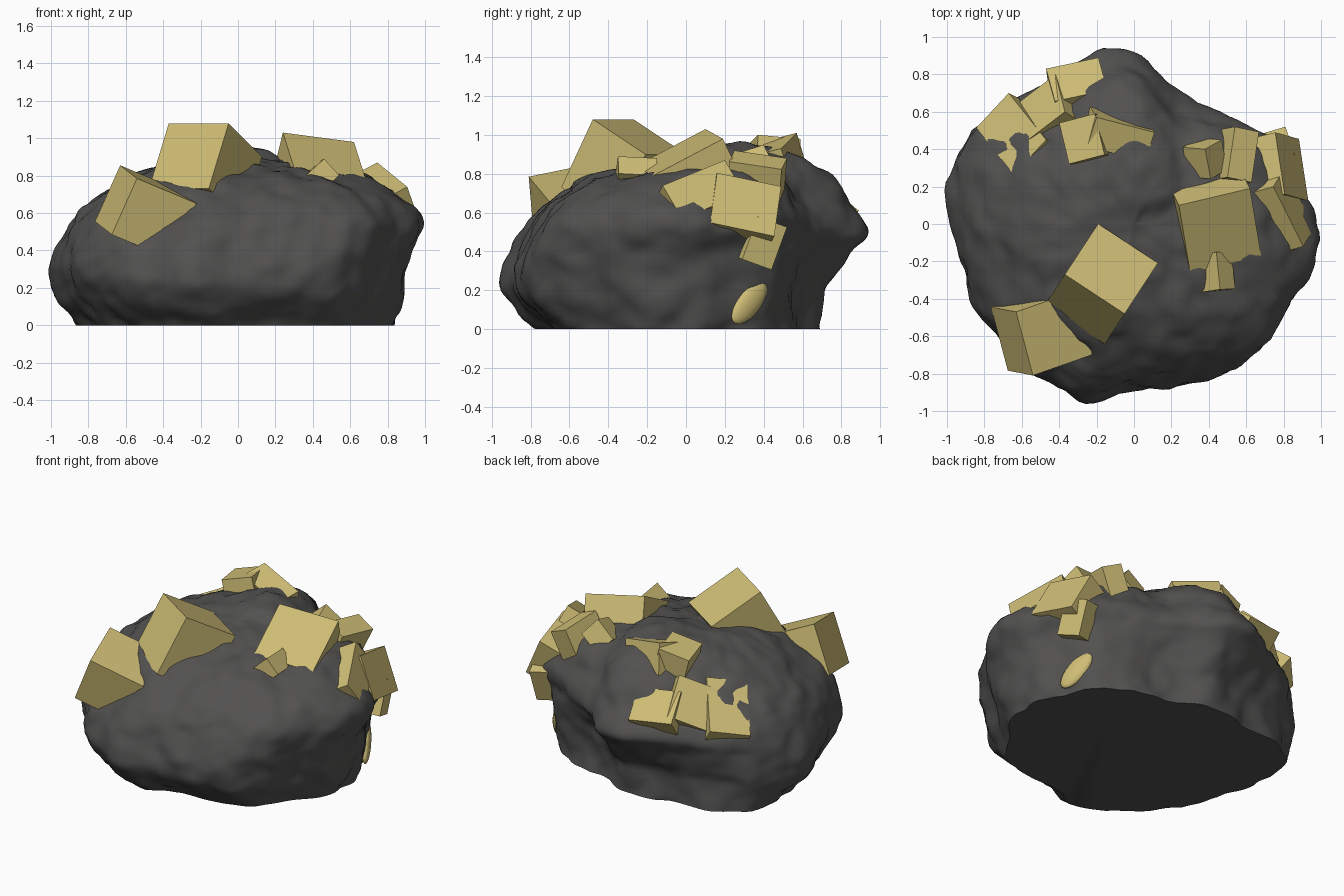
import bpy, bmesh, math
from mathutils import Vector, Matrix, noise

if "Cube" in bpy.data.objects:
    bpy.data.objects.remove(bpy.data.objects["Cube"])


def material(name, rgb):
    m = bpy.data.materials.new(name)
    m.diffuse_color = (*rgb, 1)
    m.use_nodes = True
    m.node_tree.nodes["Principled BSDF"].inputs["Base Color"].default_value = m.diffuse_color
    return m


STONE = material("dark_stone", (0.085, 0.083, 0.081))
GOLD = material("gold_crystal", (0.62, 0.51, 0.18))


def add_object(name, bm, mat):
    bmesh.ops.recalc_face_normals(bm, faces=bm.faces)
    mesh = bpy.data.meshes.new(name)
    bm.to_mesh(mesh)
    bm.free()
    mesh.materials.append(mat)
    ob = bpy.data.objects.new(name, mesh)
    bpy.context.collection.objects.link(ob)
    return ob


# Rock outline seen from above: radius every 15 degrees from +x
OUTLINE = [0.99, 0.93, 0.89, 0.80, 0.74, 0.77, 0.93, 0.94, 0.88, 0.92, 1.0, 1.0,
           0.98, 0.95, 0.95, 0.96, 0.97, 0.99, 0.88, 0.89, 0.94, 0.97, 0.94, 0.98]
# Rock profiles (fraction of outline, height): right, back, left, front
PROFILES = [
    [(.84, 0), (.89, .15), (.93, .38), (1, .54), (.92, .68), (.75, .78), (.5, .83), (.25, .87), (0, .90)],
    [(.72, 0), (.75, .2), (.88, .38), (1, .5), (.89, .66), (.8, .8), (.6, .89), (.3, .96), (0, .90)],
    [(.83, 0), (.95, .14), (1, .3), (.97, .46), (.89, .58), (.74, .69), (.5, .82), (.25, .88), (0, .90)],
    [(.80, 0), (.97, .16), (1, .3), (.93, .46), (.86, .58), (.7, .70), (.45, .81), (.22, .86), (0, .90)],
]
# Base corners that reach further out: angle, extra fraction
BASE_CORNERS = [(141, 0.16), (54, 0.15)]
# Shallow hollows around crystals: centre, depth
HOLLOWS = [((-.38, -.72, .55), .06), ((.86, .2, .66), .05)]


def spline(p0, p1, p2, p3, t):
    return 0.5 * (2 * p1 + (p2 - p0) * t + (2 * p0 - 5 * p1 + 4 * p2 - p3) * t * t
                  + (3 * p1 - p0 - 3 * p2 + p3) * t ** 3)


def outline(u):
    k = u * 24
    i = int(k)
    return spline(*[OUTLINE[(i + d) % 24] for d in (-1, 0, 1, 2)], k - i)


def profile(pts, v):
    k = v * 8
    i = min(int(k), 7)
    q = [pts[max(0, min(8, i + d))] for d in (-1, 0, 1, 2)]
    return [spline(*[p[c] for p in q], k - i) for c in (0, 1)]


def rock_point(u, v):
    k = u * 4
    i = int(k)
    w = k - i
    w = w * w * (3 - 2 * w)
    a, b = profile(PROFILES[i % 4], v), profile(PROFILES[(i + 1) % 4], v)
    f, z = [a[c] * (1 - w) + b[c] * w for c in (0, 1)]
    ang = u * 2 * math.pi
    for corner, extra in BASE_CORNERS:
        f += extra * max(0, math.cos(ang - math.radians(corner))) ** 10 * max(0, 1 - v * 3.2)
    r = outline(u % 1) * f
    p = Vector((r * math.cos(ang), r * math.sin(ang), z))
    # lumps and finer roughness
    n = 0.03 * noise.noise(p * 3.1) + 0.024 * noise.noise(p * 7.3) + 0.01 * noise.noise(p * 14)
    for centre, depth in HOLLOWS:
        n -= depth * math.exp(-((p - Vector(centre)).length / 0.2) ** 2)
    out = Vector((p.x, p.y, (p.z - 0.4) * 1.2)).normalized() * n
    if v == 0:
        out.z = 0
    p += out
    p.z = max(p.z, 0)
    return p


# Rock body
U, V = 144, 56
bm = bmesh.new()
rings = [[bm.verts.new(rock_point(i / U, j / V)) for i in range(U)] for j in range(V)]
top = bm.verts.new(rock_point(0, 1))
for j in range(V - 1):
    for i in range(U):
        k = (i + 1) % U
        bm.faces.new((rings[j][i], rings[j][k], rings[j + 1][k], rings[j + 1][i]))
for i in range(U):
    bm.faces.new((rings[-1][i], rings[-1][(i + 1) % U], top))
bm.faces.new(rings[0][::-1])
rock = add_object("rock", bm, STONE)
bpy.context.view_layer.objects.active = rock
rock.select_set(True)
bpy.ops.object.shade_smooth_by_angle(angle=math.radians(40))


def crystal(name, corner, edge_a, edge_b, depth):
    """Box from an exposed corner, two edges, and a depth into the rock."""
    c, a, b = Vector(corner), Vector(edge_a), Vector(edge_b)
    length_b = b.length
    b = (b - b.project(a)).normalized() * length_b
    d = a.cross(b).normalized() * depth
    if d.dot(Vector((0, 0, 0.4)) - c) < 0:
        d = -d
    bm = bmesh.new()
    bmesh.ops.create_cube(bm, size=1)
    centre = c + (a + b + d) / 2
    m = Matrix((a, b, d)).transposed().to_4x4()
    bmesh.ops.transform(bm, matrix=Matrix.Translation(centre) @ m, verts=bm.verts)
    add_object(name, bm, GOLD)


# Large front crystals
crystal("front_centre_crystal", (-.05, -.48, 1.08), (-.32, .21, 0), (.18, .27, -.18), .40)
crystal("front_left_crystal", (-.54, -.81, .785), (-.09, .34, .07), (.32, .10, -.135), .33)
# Right-hand cluster
crystal("right_large_crystal", (.24, .10, 1.03), (.38, .09, -.05), (.06, -.36, -.19), .40)
crystal("right_side_crystal", (.755, .49, .735), (.05, -.33, .07), (.13, -.06, -.25), .33)
crystal("right_wedge_crystal", (.745, .20, .87), (.16, -.32, -.13), (.06, .10, -.17), .30)
crystal("right_back_crystal", (.54, .52, .88), (-.04, -.27, .04), (.13, 0, -.06), .25)
crystal("right_low_crystal", (.86, .37, .58), (0, -.08, -.22), (-.05, .15, -.055), .20)
crystal("right_front_small_crystal", (.46, -.35, .89), (-.02, .2, -.01), (-.13, -.03, -.12), .12)
# Top crystals
crystal("top_small_crystal", (.38, .40, .95), (-.12, .01, -.1), (.09, .05, -.1), .17)
crystal("top_left_crystal", (-.21, .59, .98), (-.19, -.05, -.05), (.05, -.22, .02), .25)
crystal("top_wedge_crystal", (-.20, .57, 1.01), (.31, -.08, -.08), (.01, -.16, -.05), .20)
# Back left cluster
crystal("back_crystal", (-.19, .89, .61), (-.28, -.06, .02), (-.02, -.18, .14), .28)
crystal("back_middle_crystal", (-.42, .80, .66), (.05, -.20, .19), (-.19, -.15, -.10), .30)
crystal("back_left_crystal", (-.67, .70, .585), (.20, -.25, .22), (-.17, -.19, -.05), .28)

# Flush crystal patch low on the right side
bm = bmesh.new()
bmesh.ops.create_icosphere(bm, subdivisions=3, radius=1)
spot = rock_point(24 / 360, 0.115) * 0.985
tilt = Matrix.Rotation(math.radians(30), 4, 'Z') @ Matrix.Rotation(math.radians(48), 4, 'X')
bmesh.ops.transform(bm, matrix=Matrix.Translation(spot) @ tilt @ Matrix.Diagonal((.03, .14, .065, 1)),
                    verts=bm.verts)
patch = add_object("low_crystal_patch", bm, GOLD)
for f in patch.data.polygons:
    f.use_smooth = True
